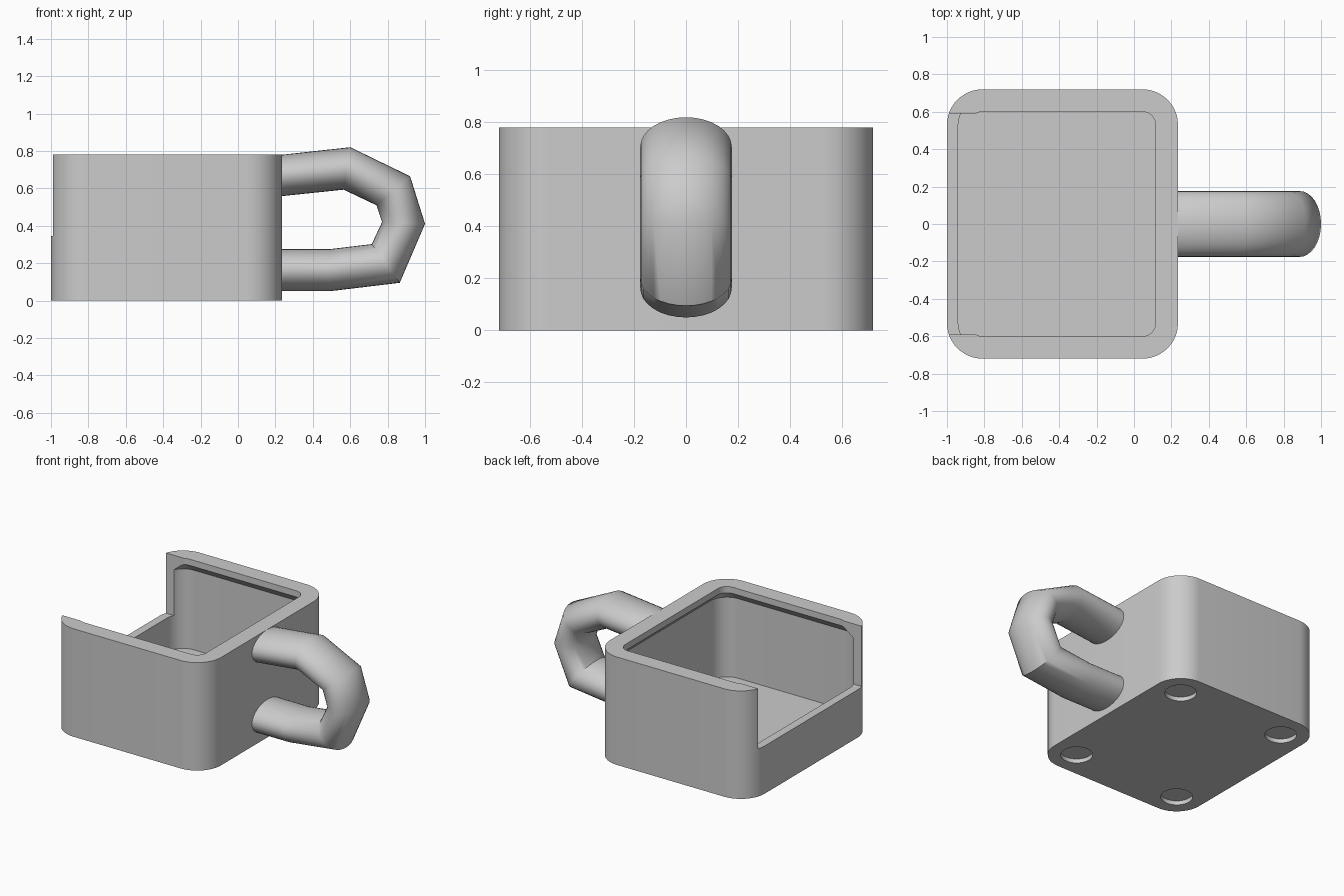
import bpy, bmesh, math
from mathutils import Matrix, Vector

if "Cube" in bpy.data.objects:
    bpy.data.objects.remove(bpy.data.objects["Cube"], do_unlink=True)

grey = bpy.data.materials.new("plain_grey")
grey.use_nodes = True
grey.diffuse_color = (0.6, 0.6, 0.6, 1)
grey.node_tree.nodes["Principled BSDF"].inputs["Base Color"].default_value = (0.6, 0.6, 0.6, 1)

# Overall box dimensions
X0, X1, HALF_Y, HEIGHT, RADIUS = -1.0, 0.235, 0.72, 0.78, 0.19
STEPS = 12


def finish(name, bm):
    bmesh.ops.recalc_face_normals(bm, faces=bm.faces)
    mesh = bpy.data.meshes.new(name)
    bm.to_mesh(mesh)
    bm.free()
    mesh.materials.append(grey)
    obj = bpy.data.objects.new(name, mesh)
    bpy.context.collection.objects.link(obj)
    return obj


def activate(obj):
    bpy.ops.object.select_all(action='DESELECT')
    obj.select_set(True)
    bpy.context.view_layer.objects.active = obj


def smooth(obj, degrees):
    activate(obj)
    bpy.ops.object.shade_smooth_by_angle(angle=math.radians(degrees))


def skin(bm, rings):
    """Bridge equal rings in order and cap both ends."""
    for a, b in zip(rings, rings[1:]):
        for i in range(len(a)):
            j = (i + 1) % len(a)
            bm.faces.new((a[i], a[j], b[j], b[i]))
    bm.faces.new(rings[0])
    bm.faces.new(rings[-1])


def rounded_ring(bm, inset, z):
    """Rounded rectangle, inset evenly from the outer wall."""
    r = RADIUS - inset
    centres = [(X1 - RADIUS, HALF_Y - RADIUS), (X0 + RADIUS, HALF_Y - RADIUS),
               (X0 + RADIUS, RADIUS - HALF_Y), (X1 - RADIUS, RADIUS - HALF_Y)]
    ring = []
    for k, (cx, cy) in enumerate(centres):
        for i in range(STEPS + 1):
            a = math.pi / 2 * (k + i / STEPS)
            ring.append(bm.verts.new((cx + r * math.cos(a), cy + r * math.sin(a), z)))
    return ring


# Open box: outer wall, rim lip, sloped underside, cavity and floor
bm = bmesh.new()
profile = [(0, 0), (0, HEIGHT), (0.12, HEIGHT), (0.12, 0.735), (0.06, 0.675), (0.06, 0.1)]
skin(bm, [rounded_ring(bm, inset, z) for inset, z in profile])
box = finish("box_body", bm)

# Cutters: side opening and four foot recesses
bm = bmesh.new()
bmesh.ops.create_cube(bm, size=1, matrix=Matrix.Translation((-0.9, 0, 0.645))
                      @ Matrix.Diagonal((0.4, 1.18, 0.6, 1)))
for x in (X0 + RADIUS, X1 - RADIUS):
    for side in (-1, 1):
        bmesh.ops.create_cone(bm, cap_ends=True, segments=40, radius1=0.105, radius2=0.105,
                              depth=0.06, matrix=Matrix.Translation((x, side * (HALF_Y - RADIUS), 0)))
cutter = finish("opening_cutter", bm)
cutter.hide_render = True

cut = box.modifiers.new("openings", 'BOOLEAN')
cut.operation = 'DIFFERENCE'
cut.solver = 'EXACT'
cut.object = cutter
activate(box)
bpy.ops.object.modifier_apply(modifier=cut.name)
bpy.data.objects.remove(cutter, do_unlink=True)
smooth(box, 30)

# Handle: elliptical rings set between outer and inner bend points (x, z)
bends = [((0.2, 0.776), (0.2, 0.555)), ((0.6, 0.82), (0.565, 0.593)),
         ((0.92, 0.665), (0.74, 0.51)), ((1.0, 0.41), (0.77, 0.42)),
         ((0.865, 0.095), (0.715, 0.302)), ((0.49, 0.05), (0.49, 0.275)),
         ((0.2, 0.05), (0.2, 0.275))]
bm = bmesh.new()
rings = []
for outer, inner in bends:
    o, n = Vector((outer[0], 0, outer[1])), Vector((inner[0], 0, inner[1]))
    mid, arm = (o + n) / 2, (o - n) / 2
    rings.append([bm.verts.new(mid + arm * math.cos(a) + Vector((0, 0.176 * math.sin(a), 0)))
                  for a in (math.tau * i / 32 for i in range(32))])
skin(bm, rings)
handle = finish("handle", bm)
smooth(handle, 50)
